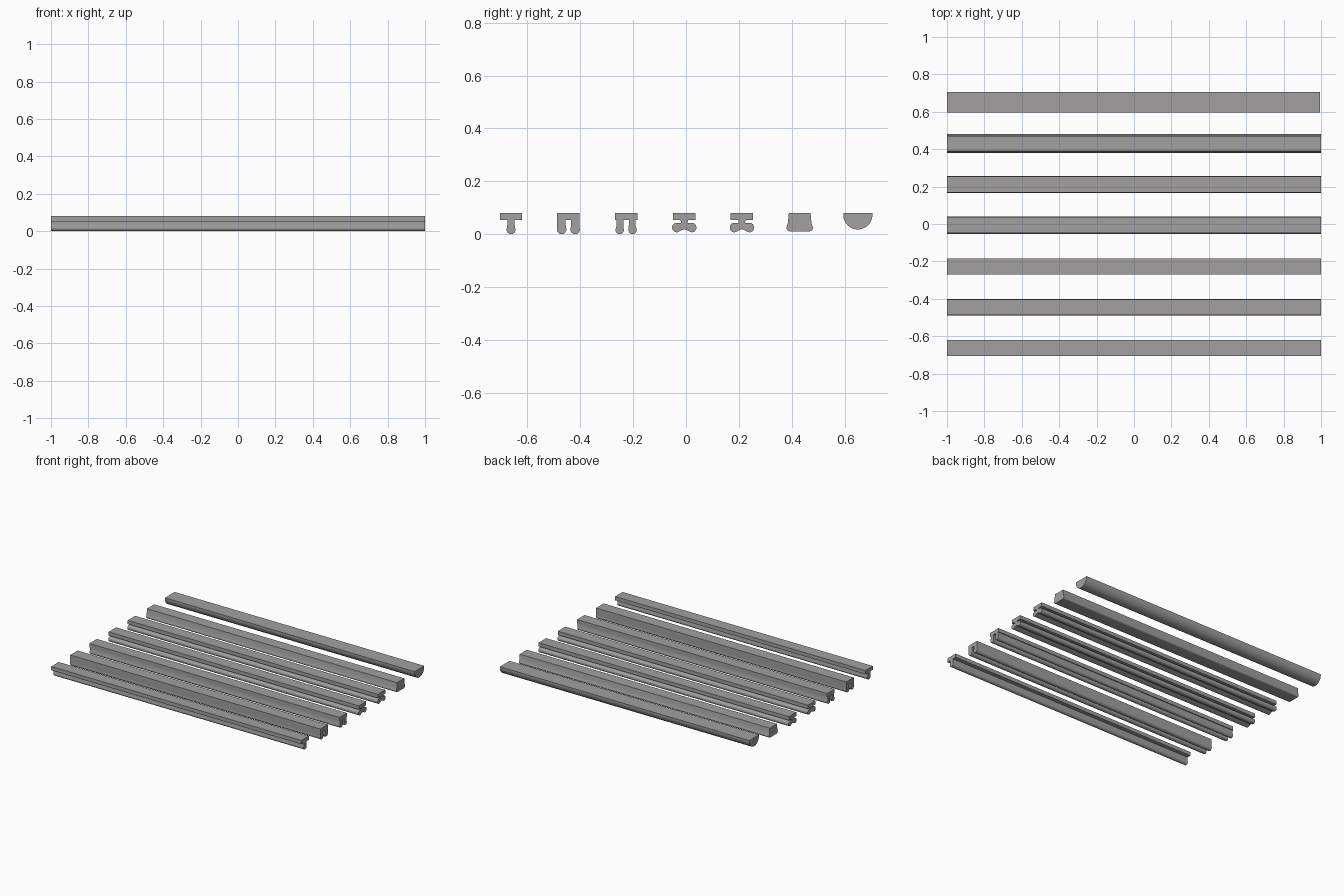
import bpy, bmesh, math

if "Cube" in bpy.data.objects:
    bpy.data.objects.remove(bpy.data.objects["Cube"])

mat = bpy.data.materials.new("rubber grey")
mat.diffuse_color = (0.36, 0.35, 0.355, 1)
mat.use_nodes = True
mat.node_tree.nodes["Principled BSDF"].inputs["Base Color"].default_value = mat.diffuse_color


def arc(cy, cz, ry, rz, a0, a1, n=10):
    """Points on an elliptical arc in the y-z plane, angles in degrees."""
    pts = []
    for i in range(n + 1):
        a = math.radians(a0 + (a1 - a0) * i / n)
        pts.append((cy + ry * math.cos(a), cz + rz * math.sin(a)))
    return pts


def strip(name, y, profile, x1=1.0):
    """Extrude a y-z outline along x."""
    bm = bmesh.new()
    face = bm.faces.new([bm.verts.new((-1, y + p, z)) for p, z in profile])
    ext = bmesh.ops.extrude_face_region(bm, geom=[face])["geom"]
    for v in ext:
        if isinstance(v, bmesh.types.BMVert):
            v.co.x = x1
    bmesh.ops.recalc_face_normals(bm, faces=bm.faces)
    me = bpy.data.meshes.new(name)
    bm.to_mesh(me)
    bm.free()
    ob = bpy.data.objects.new(name, me)
    bpy.context.collection.objects.link(ob)
    me.materials.append(mat)
    bpy.ops.object.select_all(action='DESELECT')
    ob.select_set(True)
    bpy.context.view_layer.objects.active = ob
    bpy.ops.object.shade_smooth_by_angle(angle=math.radians(35))


def mirrored(half):
    """Close a right-hand half outline (top to bottom) with its mirror."""
    return half + [(-p, z) for p, z in reversed(half) if p > 1e-5]


TOP, UNDER, W = 0.08, 0.053, 0.0425

# single-blade T strip
strip("single_blade_strip", -0.662, mirrored(
    [(W, TOP), (W, UNDER), (0.014, UNDER), (0.014, 0.036)]
    + arc(0, 0.017, 0.017, 0.017, 25, -90)))

# twin-blade strips, flush legs and inset legs
strip("wide_twin_blade_strip", -0.445, mirrored(
    [(W, TOP), (W, 0.032)] + arc(0.0255, 0.018, 0.018, 0.018, 20, -200, 16)
    + [(0.010, 0.034), (0.010, UNDER)]))
strip("narrow_twin_blade_strip", -0.2265, mirrored(
    [(W, TOP), (W, UNDER), (0.036, UNDER), (0.036, 0.032)]
    + arc(0.0245, 0.016, 0.016, 0.016, 20, -200, 16)
    + [(0.010, 0.034), (0.010, UNDER)]))

# strips with a drooping double-lobed foot
foot = ([(W, TOP), (W, UNDER), (0.014, UNDER), (0.012, 0.043), (0.018, 0.043)]
        + arc(0.029, 0.025, 0.017, 0.018, 100, -110, 14)
        + [(0.012, 0.014), (0.0, 0.019)])
for i, y in enumerate((-0.0065, 0.2115)):
    strip(f"lobed_strip_{i + 1}", y, mirrored(foot))

# flared block strip with rounded lower edges
strip("flared_block_strip", 0.43, mirrored(
    [(0.041, TOP), (0.045, 0.04)]
    + arc(0.038, 0.024, 0.012, 0.013, 35, -90, 8)))

# half-round strip
strip("half_round_strip", 0.65, [(0.055, TOP)]
      + arc(0, 0.073, 0.055, 0.055, 0, -180, 24) + [(-0.055, TOP)], 0.995)
